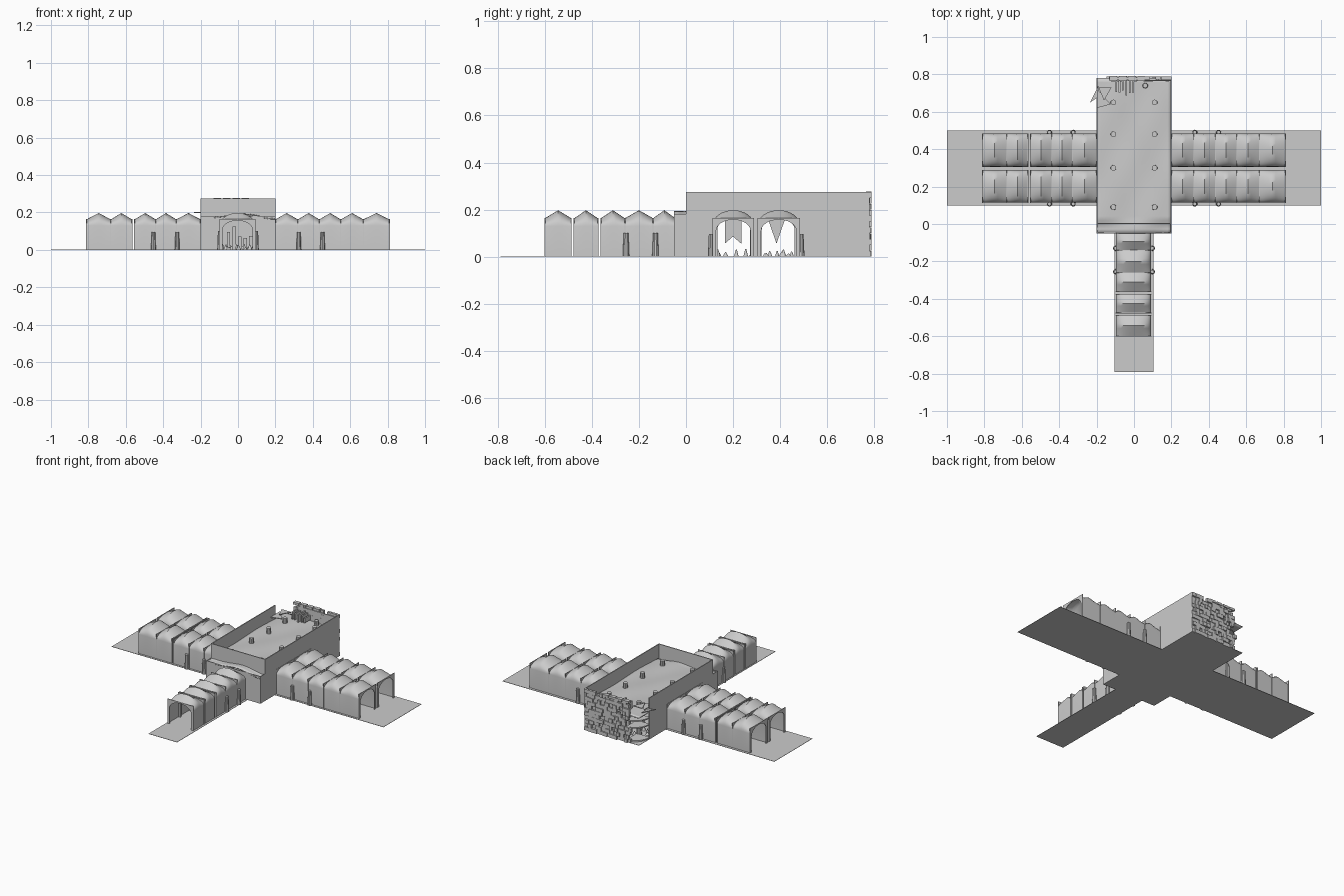
import bpy, bmesh, math, random
from mathutils import Matrix, Vector

random.seed(4)
cube = bpy.data.objects.get("Cube")
if cube:
    bpy.data.objects.remove(cube, do_unlink=True)

stone = bpy.data.materials.new("grey_stone")
stone.use_nodes = True
COLOR = (0.6, 0.6, 0.6, 1)
stone.diffuse_color = COLOR
stone.node_tree.nodes["Principled BSDF"].inputs["Base Color"].default_value = COLOR


def finish(name, bm, smooth=False):
    bmesh.ops.recalc_face_normals(bm, faces=bm.faces[:])
    mesh = bpy.data.meshes.new(name)
    for f in bm.faces:
        f.smooth = smooth
    bm.to_mesh(mesh)
    bm.free()
    mesh.materials.append(stone)
    obj = bpy.data.objects.new(name, mesh)
    bpy.context.collection.objects.link(obj)
    return obj


def add_box(bm, x0, x1, y0, y1, z0, z1):
    m = Matrix.Translation(((x0 + x1) / 2, (y0 + y1) / 2, (z0 + z1) / 2))
    bmesh.ops.create_cube(bm, size=1, matrix=m @ Matrix.Diagonal((x1 - x0, y1 - y0, z1 - z0, 1)))


def box(name, *dims):
    bm = bmesh.new()
    add_box(bm, *dims)
    return finish(name, bm)


def plate(name, outline, axis, pos, thick):
    """Extruded outline; 'x' spans x and z, 'y' spans y and z, 'z' spans x and y."""
    bm = bmesh.new()
    place = {"x": lambda a, b: (a, pos, b), "y": lambda a, b: (pos, a, b),
             "z": lambda a, b: (a, b, pos)}[axis]
    face = bm.faces.new([bm.verts.new(place(a, b)) for a, b in outline])
    out = bmesh.ops.extrude_face_region(bm, geom=[face])
    step = Vector({"x": (0, thick, 0), "y": (thick, 0, 0), "z": (0, 0, thick)}[axis])
    bmesh.ops.translate(bm, vec=step, verts=[v for v in out["geom"] if isinstance(v, bmesh.types.BMVert)])
    return finish(name, bm)


def arch_wall(name, axis, pos, thick, a0, a1, height, doors):
    """Wall with round-headed doorways: (centre, half width, spring, top)."""
    pts = [(a0, 0)]
    for c, w, spring, top in doors:
        pts.append((c - w, 0))
        for i in range(13):
            t = math.pi * (1 - i / 12)
            pts.append((c + w * math.cos(t), spring + (top - spring) * math.sin(t)))
        pts.append((c + w, 0))
    pts += [(a1, 0), (a1, height), (a0, height)]
    return plate(name, pts, axis, pos, thick)


def vault_bay(name, along, u0, u1, v0, v1):
    """Bay with straight side walls and a smooth vault peaked at mid length."""
    bm = bmesh.new()
    rows = []
    for i in range(9):
        s = i / 8
        u = u0 + (u1 - u0) * s
        rise = 0.033 + 0.034 * (1 - abs(2 * s - 1))
        section = [(-1, 0)]
        for j in range(17):
            t = math.pi * (1 - j / 16)
            section.append((math.cos(t), 0.13 + rise * math.sin(t) ** 0.9))
        section.append((1, 0))
        row = []
        for k, z in section:
            v = (v0 + v1) / 2 + k * (v1 - v0) / 2
            row.append(bm.verts.new((u, v, z) if along == "x" else (v, u, z)))
        rows.append(row)
    for a, b in zip(rows, rows[1:]):
        for j in range(len(a) - 1):
            bm.faces.new((a[j], a[j + 1], b[j + 1], b[j]))
    obj = finish(name, bm, True)
    bpy.context.view_layer.objects.active = obj
    obj.select_set(True)
    bpy.ops.object.shade_smooth_by_angle(angle=math.radians(45))
    obj.select_set(False)


def post(name, x, y, r0, r1, z0, z1):
    bm = bmesh.new()
    bmesh.ops.create_cone(bm, cap_ends=True, segments=10, radius1=r0, radius2=r1, depth=z1 - z0,
                          matrix=Matrix.Translation((x, y, (z0 + z1) / 2)))
    finish(name, bm)


# Cross-shaped ground slabs
box("wing_floor", -1, 1, 0.1, 0.5, 0, 0.002)
box("hall_floor", -0.2, 0.2, -0.05, 0.78, 0, 0.002)
box("entrance_floor", -0.105, 0.105, -0.79, -0.04, 0, 0.002)


# Vaulted galleries: bays with a square-cornered arched frame at each joint
def gallery(name, along, bays, v0, v1):
    cross = "y" if along == "x" else "x"
    door = [((v0 + v1) / 2, (v1 - v0) / 2 - 0.016, 0.11, 0.157)]
    ends = set()
    for u0, u1 in bays:
        vault_bay(name + "_vault", along, u0, u1, v0 + 0.002, v1 - 0.002)
        ends.update((u0, u1))
    for u in ends:
        arch_wall(name + "_frame", cross, u - 0.002, 0.004, v0, v1, 0.165, door)


def pairs(cuts):
    return list(zip(cuts, cuts[1:]))


left_bays = pairs([0.2, 0.32, 0.435, 0.55, 0.67, 0.81])
right_bays = pairs([-0.81, -0.68, -0.567]) + pairs([-0.553, -0.44, -0.33, -0.2])
front_bays = pairs([-0.6, -0.488]) + pairs([-0.476, -0.375]) + pairs([-0.362, -0.26, -0.14, -0.045])
for v0, v1 in ((0.112, 0.29), (0.304, 0.485)):
    gallery("left_gallery", "x", left_bays, v0, v1)
    gallery("right_gallery", "x", right_bays, v0, v1)
gallery("entrance_gallery", "y", front_bays, -0.098, 0.093)

# Tapered buttress posts
for s in (-1, 1):
    for x in (0.325, 0.452):
        for y in (0.107, 0.49):
            post("wing_buttress", s * x, y, 0.014, 0.01, 0, 0.095)
    for y in (-0.255, -0.13):
        post("entrance_buttress", s * 0.098, y, 0.014, 0.01, 0, 0.1)

# Hall walls with doorways into the galleries
side_doors = [(0.203, 0.07, 0.115, 0.162), (0.392, 0.07, 0.115, 0.162)]
arch_wall("hall_left_wall", "y", 0.194, 0.006, 0, 0.78, 0.275, side_doors)
arch_wall("hall_right_wall", "y", -0.2, 0.006, 0, 0.67, 0.275, side_doors)
box("hall_front_parapet", -0.2, 0.2, 0, 0.006, 0.185, 0.275)
front_door = [(0, 0.082, 0.11, 0.165)]
arch_wall("hall_front_wall", "x", 0, 0.006, -0.2, 0.2, 0.19, front_door)
arch_wall("porch_wall", "x", -0.05, 0.005, -0.2, 0.2, 0.18, front_door)
for x in (-0.2, 0.195):
    box("porch_side", x, x + 0.005, -0.05, 0, 0, 0.18)

# Sagging upper deck, warped along its front lip
bm = bmesh.new()
bmesh.ops.create_grid(bm, x_segments=20, y_segments=36, size=0.5)
for v in bm.verts:
    v.co.x *= 0.398
    v.co.y = 0.365 + v.co.y * 0.83
    v.co.z = 0.188 + 0.004 * math.sin(v.co.x * 24) * math.cos(v.co.y * 13)
    if v.co.y < 0:
        v.co.z += 0.01 * math.cos(v.co.x * 16) - 0.006
deck = finish("upper_deck", bm, True)
mod = deck.modifiers.new("thickness", "SOLIDIFY")
mod.thickness = 0.006

# Hall columns poking through the deck
for s in (-1, 1):
    for y in (0.09, 0.3, 0.48, 0.65):
        post("hall_column", s * 0.11, y, 0.017, 0.015, 0, 0.222)
post("column_stub", 0.06, 0.74, 0.015, 0.013, 0.18, 0.215)

# Broken rear wall of uneven blocks, with its right corner fallen away
bm = bmesh.new()
ROWS, COLS = 11, 14
for r in range(ROWS):
    z0, z1 = 0.275 * r / ROWS, 0.275 * (r + 1) / ROWS
    x = -0.13 + random.uniform(-0.02, 0.03)
    while x < 0.2:
        x1 = min(0.2, x + random.uniform(0.018, 0.034))
        if random.random() > 0.06:
            push = random.uniform(-0.006, 0.006)
            add_box(bm, x, x1 - 0.001, 0.768 + push, 0.784 + push, z0, z1 - 0.001)
        x = x1
finish("rear_block_wall", bm)
box("rear_wall_core", -0.1, 0.2, 0.764, 0.77, 0, 0.26)

# Rounded floor ledges left in the fallen corner
for z in (0.002, 0.09, 0.135):
    pts = [(-0.1, 0.66), (-0.1, 0.77)]
    pts += [(-0.1 - 0.095 * math.sin(t * math.pi / 12), 0.67 + 0.1 * math.cos(t * math.pi / 12)) for t in range(1, 7)]
    plate("corner_ledge", pts + [(-0.195, 0.66)], "z", z, 0.008)

# Fallen shards and planks at the broken corner
shards = [((-0.235, 0.65), (-0.19, 0.68), (-0.19, 0.74)), ((-0.2, 0.62), (-0.125, 0.64), (-0.195, 0.72)),
          ((-0.19, 0.73), (-0.12, 0.73), (-0.16, 0.66))]
for i, tri in enumerate(shards):
    plate("fallen_shard", tri, "z", 0.198 + 0.012 * i, 0.005)
for i in range(6):
    x = -0.1 + 0.018 * i
    box("fallen_plank", x, x + 0.009, 0.685 + random.uniform(0, 0.03), 0.775, 0.195, 0.215 + random.uniform(0, 0.04))
for i in range(4):
    x = -0.13 + 0.05 * i
    box("top_ledge", x, x + 0.04, 0.765, 0.79, 0.262, 0.277)

# Hanging banners and floor rubble inside the hall
plate("notched_banner", [(0.165, 0.17), (0.235, 0.17), (0.235, 0.055), (0.2, 0.085), (0.165, 0.055)], "y", 0.15, 0.003)
plate("pointed_banner", [(0.345, 0.17), (0.425, 0.17), (0.385, 0.055)], "y", 0.15, 0.003)
for i in range(40):
    x, y = random.uniform(-0.16, 0.16), random.uniform(0.04, 0.7)
    post("rubble", x, y, random.uniform(0.008, 0.015), 0.002, 0, random.uniform(0.012, 0.032))
for i in range(5):
    x = -0.06 + 0.03 * i
    box("broken_pier", x, x + 0.018, 0.52 + 0.03 * i, 0.54 + 0.03 * i, 0, random.uniform(0.06, 0.14))
